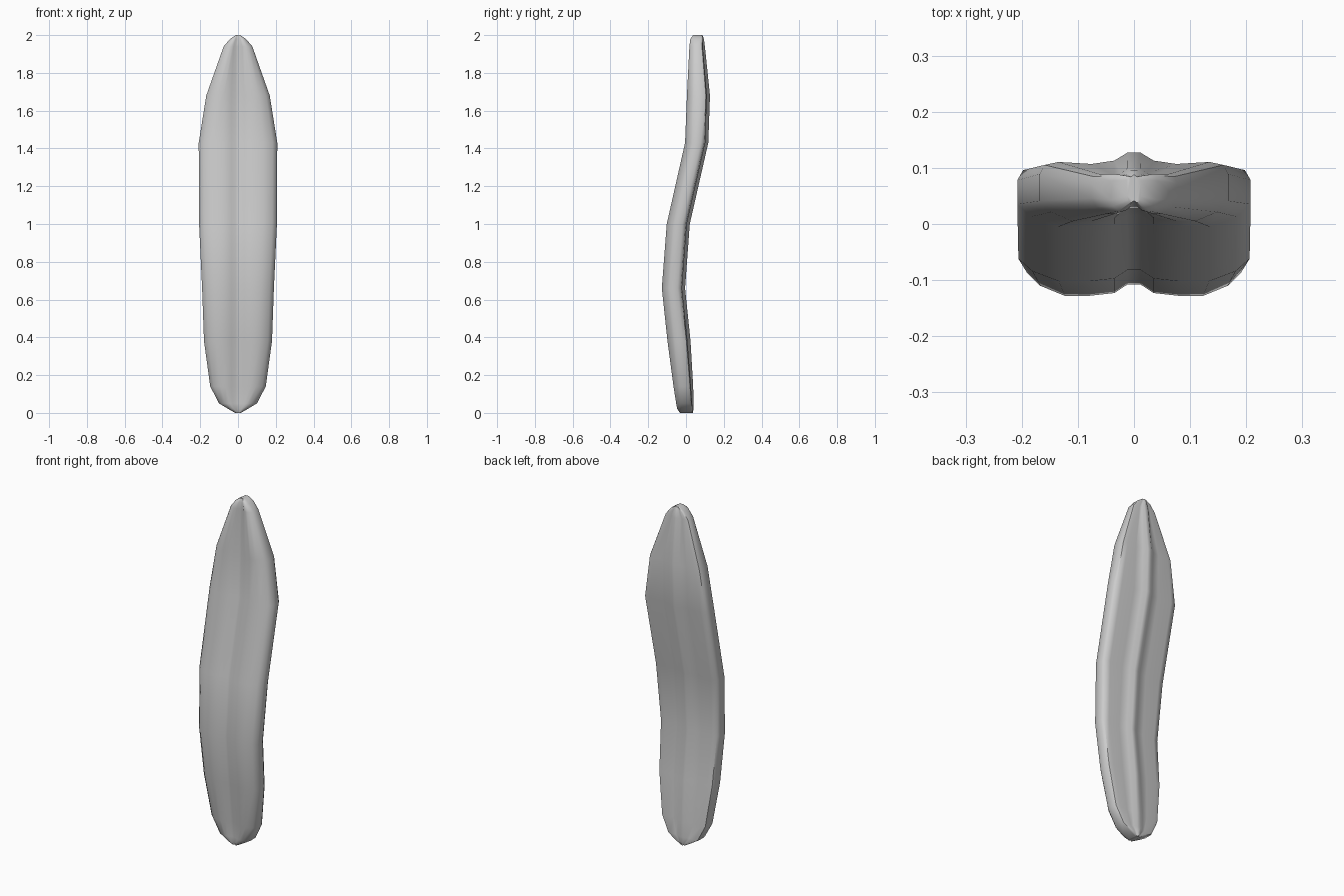
import bpy, bmesh, math

if "Cube" in bpy.data.objects:
    bpy.data.objects.remove(bpy.data.objects["Cube"])

# Stations up the leaf: z, half width, front y, back y, midrib depth, edge rounding
stations = [
    (0.00, 0.015, -0.032, 0.030, 0.006, 0.3),
    (0.02, 0.050, -0.046, 0.034, 0.006, 0.5),
    (0.05, 0.100, -0.052, 0.030, 0.010, 0.6),
    (0.14, 0.147, -0.066, 0.023, 0.015, 0.8),
    (0.38, 0.180, -0.098, 0.004, 0.020, 1.0),
    (0.66, 0.190, -0.128, -0.025, 0.020, 1.0),
    (1.00, 0.206, -0.102, 0.000, 0.020, 1.0),
    (1.43, 0.208, -0.005, 0.098, 0.020, 1.0),
    (1.68, 0.168, 0.005, 0.107, 0.020, 0.9),
    (1.94, 0.076, 0.018, 0.086, 0.014, 0.7),
    (1.98, 0.042, 0.023, 0.087, 0.008, 0.5),
    (2.00, 0.012, 0.038, 0.084, 0.003, 0.3),
]


def section(z, w, front, back, rib, edge):
    """Closed cross-section: groove in front, matching ridge behind."""
    xs = [min(0.012, 0.15 * w), min(0.035, 0.3 * w), min(0.08, 0.45 * w)]
    half = [
        (xs[0], front + rib), (xs[1], front + 0.25 * rib), (xs[2], front),
        (0.65 * w, front), (0.88 * w, front + 0.018 * edge),
        (w, front + 0.040 * edge), (w, back - 0.020 * edge),
        (0.95 * w, back - 0.002 * edge), (0.80 * w, back + 0.004 * edge),
        (xs[2], back), (xs[1], back + 0.3 * rib), (xs[0], back + rib),
    ]
    ring = half + [(-x, y) for x, y in reversed(half)]
    return [(x, y, z) for x, y in ring]


# Loft the sections into one solid leaf
bm = bmesh.new()
rings = [[bm.verts.new(p) for p in section(*s)] for s in stations]
n = len(rings[0])
for a, b in zip(rings, rings[1:]):
    for i in range(n):
        j = (i + 1) % n
        bm.faces.new((a[i], a[j], b[j], b[i]))
bm.faces.new(rings[0])
bm.faces.new(rings[-1])
bmesh.ops.recalc_face_normals(bm, faces=bm.faces)

mesh = bpy.data.meshes.new("leaf")
bm.to_mesh(mesh)
bm.free()
leaf = bpy.data.objects.new("leaf", mesh)
bpy.context.collection.objects.link(leaf)
bpy.context.view_layer.objects.active = leaf
leaf.select_set(True)
bpy.ops.object.shade_smooth_by_angle(angle=math.radians(50))
